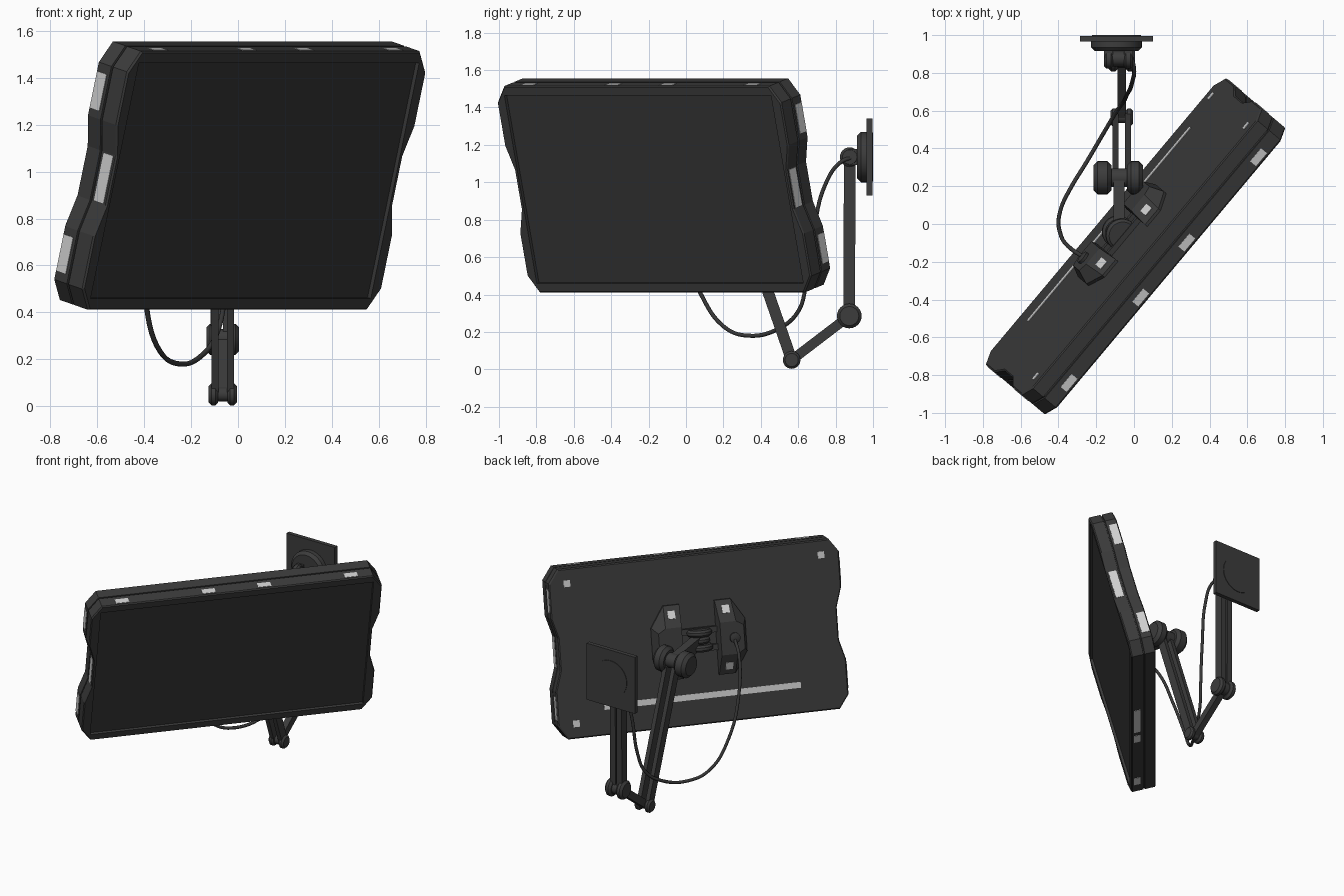
import bpy, bmesh, math
from mathutils import Matrix, Vector

cube = bpy.data.objects.get("Cube")
if cube:
    bpy.data.objects.remove(cube, do_unlink=True)


def material(name, value):
    m = bpy.data.materials.new(name)
    m.use_nodes = True
    col = (value, value, value, 1)
    m.diffuse_color = col
    m.node_tree.nodes["Principled BSDF"].inputs["Base Color"].default_value = col
    return m


CASE = material("dark grey casing", 0.043)
SCREEN = material("black glass", 0.038)
ARM = material("dark grey metal", 0.045)
CABLE = material("black rubber", 0.038)
LIGHT = material("pale grey marker", 0.62)

# Monitor frame: local x = width, y = height, z = out of the screen
yaw, tilt = math.radians(50), math.radians(15)
MON = (Matrix.Translation((0.072, -0.172, 0.961))
       @ Matrix.Rotation(yaw, 4, 'Z') @ Matrix.Rotation(math.pi / 2 + tilt, 4, 'X'))
WORLD = Matrix()


def loft(name, rings, mat, matrix=WORLD, smooth=False):
    """Join equal-length point rings and cap both ends."""
    bm = bmesh.new()
    loops = [[bm.verts.new(p) for p in r] for r in rings]
    n = len(loops[0])
    for a, b in zip(loops, loops[1:]):
        for i in range(n):
            j = (i + 1) % n
            bm.faces.new((a[i], a[j], b[j], b[i]))
    bm.faces.new(loops[0])
    bm.faces.new(loops[-1])
    bmesh.ops.recalc_face_normals(bm, faces=bm.faces)
    me = bpy.data.meshes.new(name)
    bm.to_mesh(me)
    bm.free()
    me.materials.append(mat)
    ob = bpy.data.objects.new(name, me)
    bpy.context.collection.objects.link(ob)
    ob.matrix_world = matrix
    if smooth:
        bpy.ops.object.select_all(action='DESELECT')
        ob.select_set(True)
        bpy.context.view_layer.objects.active = ob
        bpy.ops.object.shade_smooth_by_angle(angle=math.radians(35))
    return ob


def box(name, c, size, mat, matrix=WORLD):
    x, y, z = (s / 2 for s in size)
    rings = [[(c[0] + a * x, c[1] + b * y, c[2] + d * z)
              for a, b in ((-1, -1), (1, -1), (1, 1), (-1, 1))] for d in (-1, 1)]
    return loft(name, rings, mat, matrix)


def disc(name, c, profile, axis, mat, matrix=WORLD, n=24):
    """Lathe (radius, offset) pairs about an axis."""
    turn = Vector((0, 0, 1)).rotation_difference(Vector(axis)).to_matrix().to_4x4()
    rings = [[(r * math.cos(2 * math.pi * i / n), r * math.sin(2 * math.pi * i / n), h)
              for i in range(n)] for r, h in profile]
    return loft(name, rings, mat, matrix @ Matrix.Translation(c) @ turn, True)


def drum(name, c, r, width, axis=(1, 0, 0), matrix=WORLD):
    """Disc with chamfered rims."""
    h, k = width / 2, min(0.25 * r, 0.3 * width)
    return disc(name, c, [(r - k, -h), (r, k - h), (r, h - k), (r - k, h)], axis, ARM, matrix)


def bar(name, p, q, x, width, height):
    """Straight bar from p to q, both given as (y, z)."""
    dy, dz = q[0] - p[0], q[1] - p[1]
    m = (Matrix.Translation((x, (p[0] + q[0]) / 2, (p[1] + q[1]) / 2))
         @ Matrix.Rotation(math.atan2(dz, dy), 4, 'X'))
    return box(name, (0, 0, 0), (width, math.hypot(dy, dz), height), ARM, m)


# Monitor casing: chamfered corners, pinched waist, groove around the middle
HW, HH, BACK = 0.99, 0.571, -0.174
half = [(0.925, -HH), (HW, -0.48), (HW, -0.245), (0.95, -0.11),
        (0.95, 0.11), (HW, 0.245), (HW, 0.48), (0.925, HH)]
outline = half + [(-x, -y) for x, y in half]


def inset_ring(inset, z):
    return [(x * (1 - inset / HW), y * (1 - inset / HH), z) for x, y in outline]


layers = [(0.006, 0), (0, -0.008), (0, -0.086), (0.008, -0.088), (0.008, -0.094),
          (0, -0.096), (0, BACK + 0.006), (0.008, BACK)]
casing = loft("monitor_casing", [inset_ring(*l) for l in layers], CASE, MON)

# Recess for the screen, then the screen itself
cutter = box("screen_cutter", (0, 0, 0), (1.86, 1.04, 0.05), CASE, MON)
cutter.hide_render = True
mod = casing.modifiers.new("recess", 'BOOLEAN')
mod.operation, mod.object, mod.solver = 'DIFFERENCE', cutter, 'EXACT'
bpy.context.view_layer.objects.active = casing
bpy.ops.object.modifier_apply(modifier=mod.name)
bpy.data.objects.remove(cutter, do_unlink=True)
box("screen", (0, 0, -0.022), (1.858, 1.038, 0.008), SCREEN, MON)

# Pale markers on the top, bottom and side edges
for x in (-0.78, -0.19, 0.19, 0.78):
    box("top_marker", (x, HH, -0.038), (0.09, 0.005, 0.042), LIGHT, MON)
for x, length in ((-0.79, 0.09), (-0.21, 0.09), (0.03, 0.3)):
    box("bottom_marker", (x, -HH, -0.04), (length, 0.005, 0.045), LIGHT, MON)
for s in (-1, 1):
    for y, length, x, z in ((-0.36, 0.16, HW, -0.138), (0, 0.21, 0.95, -0.045),
                            (0.36, 0.16, HW, -0.138)):
        box("side_marker", (s * x, y, z), (0.006, length, 0.055), LIGHT, MON)

# Pale markers on the back
for x, y in ((0.866, 0.47), (-0.866, 0.47), (0.866, -0.47)):
    box("rear_corner_marker", (x, y, BACK), (0.045, 0.045, 0.006), LIGHT, MON)
box("rear_strip", (0, -0.38, BACK), (1.34, 0.04, 0.006), LIGHT, MON)

# Rear brackets: flat middle with slopes running to both ends
bracket = [(0.12, 0.25), (0.23, 0.25), (0.32, 0.11), (0.32, -0.11), (0.23, -0.25), (0.12, -0.25)]
crown = [(0.13, 0.11), (0.24, 0.11), (0.29, 0.08), (0.29, -0.08), (0.24, -0.11), (0.13, -0.11)]
slope = math.atan2(0.07, 0.14)
for s in (-1, 1):
    loft("rear_bracket", [[(s * x, y, z) for x, y in ring] for ring, z in
                          ((bracket, BACK + 0.002), (bracket, -0.19), (crown, -0.26))], CASE, MON)
    for t in (-1, 1):
        tip = (Matrix.Translation((s * 0.185, t * 0.19, -0.22))
               @ Matrix.Rotation(t * slope, 4, 'X'))
        box("bracket_marker", (0, 0, 0), (0.05, 0.055, 0.008), LIGHT, MON @ tip)
for t in (-1, 1):
    box("bracket_crossbar", (0, t * 0.06, -0.187), (0.26, 0.04, 0.03), CASE, MON)
disc("cable_socket", (-0.225, 0, -0.265), [(0.035, -0.01), (0.035, 0.01), (0.02, 0.016)],
     (0, 0, -1), CABLE, MON)

# Swivel hinge behind the monitor
for y in (-0.05, 0, 0.05):
    drum("swivel_disc", (0, y, -0.2), 0.085 if y else 0.07, 0.045, (0, 1, 0), MON)

# Folding arm: joints given as (y, z)
CX = -0.065
head, elbow, knee, wall = (0.245, 0.97), (0.565, 0.05), (0.873, 0.285), (0.875, 1.135)
bar("head_link", (-0.03, 1.01), head, -0.08, 0.058, 0.09)
for x, w in ((-0.167, 0.095), (0.005, 0.085)):
    drum("head_joint_disc", (x, *head), 0.088, w)
drum("head_joint_pin", (-0.08, *head), 0.05, 0.12)
for s in (-1, 1):
    bar("lower_arm_bar", head, elbow, CX + s * 0.033, 0.03, 0.06)
    bar("upright_arm_bar", knee, wall, CX - 0.005 + s * 0.026, 0.042, 0.062)
    drum("elbow_disc", (CX + s * 0.04, *elbow), 0.047, 0.04)
    drum("knee_disc", (CX + s * 0.045, *knee), 0.066, 0.05)
    drum("wall_joint_disc", (-0.082 + s * 0.052, *wall), 0.052, 0.05)
bar("connecting_link", elbow, knee, CX, 0.045, 0.052)
drum("elbow_pin", (CX, *elbow), 0.03, 0.11)
drum("knee_pin", (CX, *knee), 0.045, 0.11)
drum("wall_joint_pin", (-0.08, *wall), 0.04, 0.11)

# Wall mount
WX, WZ = -0.093, 1.135
box("wall_plate", (WX, 0.981, WZ), (0.388, 0.03, 0.41), ARM)
disc("wall_flange", (WX, 0.97, WZ), [(0.135, 0), (0.135, 0.035), (0.115, 0.055)], (0, -1, 0), ARM, n=32)
for s in (-1, 1):
    box("wall_clevis", (-0.082 + s * 0.052, 0.9, WZ), (0.048, 0.06, 0.085), ARM)
disc("wall_plate_ring", (WX, 0.994, WZ), [(0.13, 0), (0.13, 0.006)], (0, 1, 0), ARM, n=32)

# Hanging cable
path = [(-0.275, -0.17, 1.02), (-0.335, -0.13, 0.94), (-0.39, -0.05, 0.7), (-0.39, 0.07, 0.42),
        (-0.33, 0.2, 0.23), (-0.25, 0.33, 0.18), (-0.15, 0.5, 0.22), (-0.09, 0.6, 0.31),
        (-0.06, 0.64, 0.44), (-0.04, 0.68, 0.72), (-0.01, 0.75, 1.0), (0.0, 0.83, 1.11),
        (-0.02, 0.9, 1.135)]
curve = bpy.data.curves.new("cable", 'CURVE')
curve.dimensions = '3D'
curve.bevel_depth, curve.bevel_resolution, curve.resolution_u = 0.011, 2, 6
curve.use_fill_caps = True
spline = curve.splines.new('BEZIER')
spline.bezier_points.add(len(path) - 1)
for bp, p in zip(spline.bezier_points, path):
    bp.co = p
    bp.handle_left_type = bp.handle_right_type = 'AUTO'
curve.materials.append(CABLE)
bpy.context.collection.objects.link(bpy.data.objects.new("cable", curve))
